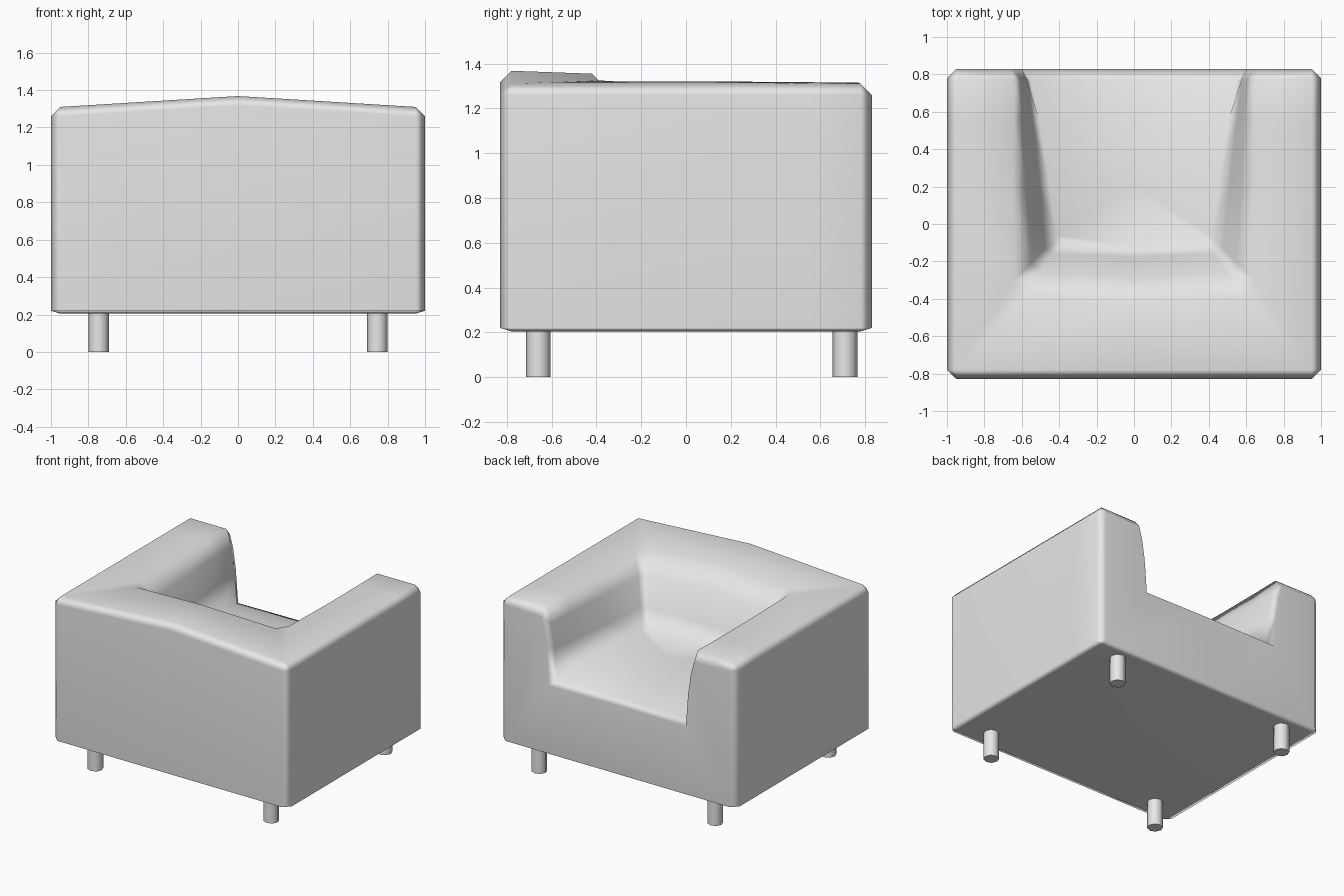
import bpy
import bmesh
from math import radians

cube = bpy.data.objects.get("Cube")
if cube:
    bpy.data.objects.remove(cube)

# One plain upholstery colour
grey = bpy.data.materials.new("light_grey")
grey.use_nodes = True
colour = (0.8, 0.8, 0.8, 1)
grey.diffuse_color = colour
grey.node_tree.nodes["Principled BSDF"].inputs["Base Color"].default_value = colour

W, D = 1.0, 0.83          # half width, half depth
BEVEL = 0.05
FLOOR, TOP = 0.205, 1.31  # underside and arm top heights
WALL_Z = 1.0              # where the inner wall turns steep

# Stations round half of the shell, from arm end to middle of the backrest:
# outer (x, y), top lift, rim (x, y, z), low wall (x, y), seat edge (x, y, z)
stations = [
    ((W - BEVEL, D), -BEVEL, (.65, D, 1.25), (.60, D), (.58, D, .74)),
    ((W, D - BEVEL), 0, (.64, .77, 1.315), (.575, .77), (.555, .77, .765)),
    ((W, .55), 0, (.645, .55, 1.317), (.55, .56), (.51, .57, .82)),
    ((W, .15), 0, (.65, .18, 1.32), (.51, .2), (.45, .2, .86)),
    ((W, BEVEL - D), 0, (.64, -.30, 1.32), (.475, -.13), (.41, -.06, .86)),
    ((W - BEVEL, -D), 0, (.59, -.39, 1.325), (.42, -.16), (.38, -.085, .86)),
    ((0, -D), .058, (0, -.42, 1.355), (0, -.175), (0, -.12, .85)),
]


def inset(x, y):
    edge = D - BEVEL
    return min(x, W - BEVEL), max(-edge, min(edge, y))


def profile(outer, lift, rim, low, seat):
    """Points from the underside, up the outside, over the rim to the seat."""
    ix, iy = inset(*outer)
    tx, ty = outer if lift < 0 else (ix, iy)
    low = (*low, WALL_Z)
    mid = [r + (l - r) * t for r, l, t in zip(rim, low, (.55, .55, .4))]
    return [(ix, iy, FLOOR), (*outer, FLOOR + .015),
            (*outer, TOP - BEVEL + max(lift, 0)), (tx, ty, TOP + lift),
            rim, mid, low, seat]


# Armchair body: lofted half shell, seat, end panel and underside
bm = bmesh.new()
rows = [[bm.verts.new(p) for p in profile(*s)] for s in stations]
for a, b in zip(rows, rows[1:]):
    for i in range(len(a) - 1):
        bm.faces.new((a[i], b[i], b[i + 1], a[i + 1]))

centre = [bm.verts.new((0, r[-1].co.y, r[-1].co.z + .005)) for r in rows[:4]]
for i in range(3):
    bm.faces.new((rows[i][-1], rows[i + 1][-1], centre[i + 1], centre[i]))
bm.faces.new([r[-1] for r in rows[3:]] + [centre[3]])

panel_foot = bm.verts.new((0, D, FLOOR + .015))
floor_mid = bm.verts.new((0, D - BEVEL, FLOOR))
bm.faces.new(rows[0][1:] + [centre[0], panel_foot])
bm.faces.new((rows[0][0], rows[0][1], panel_foot, floor_mid))
bm.faces.new([r[0] for r in rows] + [floor_mid])
bmesh.ops.remove_doubles(bm, verts=bm.verts, dist=0.0005)
bmesh.ops.recalc_face_normals(bm, faces=bm.faces)

mesh = bpy.data.meshes.new("armchair_body")
bm.to_mesh(mesh)
bm.free()

# The half shell is open on the mirror plane, so check its outward direction
down = min(mesh.polygons, key=lambda p: p.center.z)
if down.normal.z > 0:
    mesh.flip_normals()
mesh.materials.append(grey)
mesh.shade_smooth()
mesh.set_sharp_from_angle(angle=radians(80))
body = bpy.data.objects.new("armchair_body", mesh)
bpy.context.collection.objects.link(body)
mirror = body.modifiers.new("Mirror", "MIRROR")
mirror.use_clip = True
mirror.merge_threshold = 0.001
weighted = body.modifiers.new("Weighted normals", "WEIGHTED_NORMAL")
weighted.keep_sharp = True

# Four short round legs
for y, end in ((-.66, "front"), (.71, "back")):
    for x, side in ((.745, "left"), (-.745, "right")):
        bpy.ops.mesh.primitive_cylinder_add(
            vertices=8, radius=.055, depth=FLOOR + .01,
            location=(x, y, (FLOOR + .01) / 2))
        leg = bpy.context.object
        leg.name = f"{end}_{side}_leg"
        leg.data.materials.append(grey)
        bpy.ops.object.shade_smooth_by_angle(angle=radians(50))
